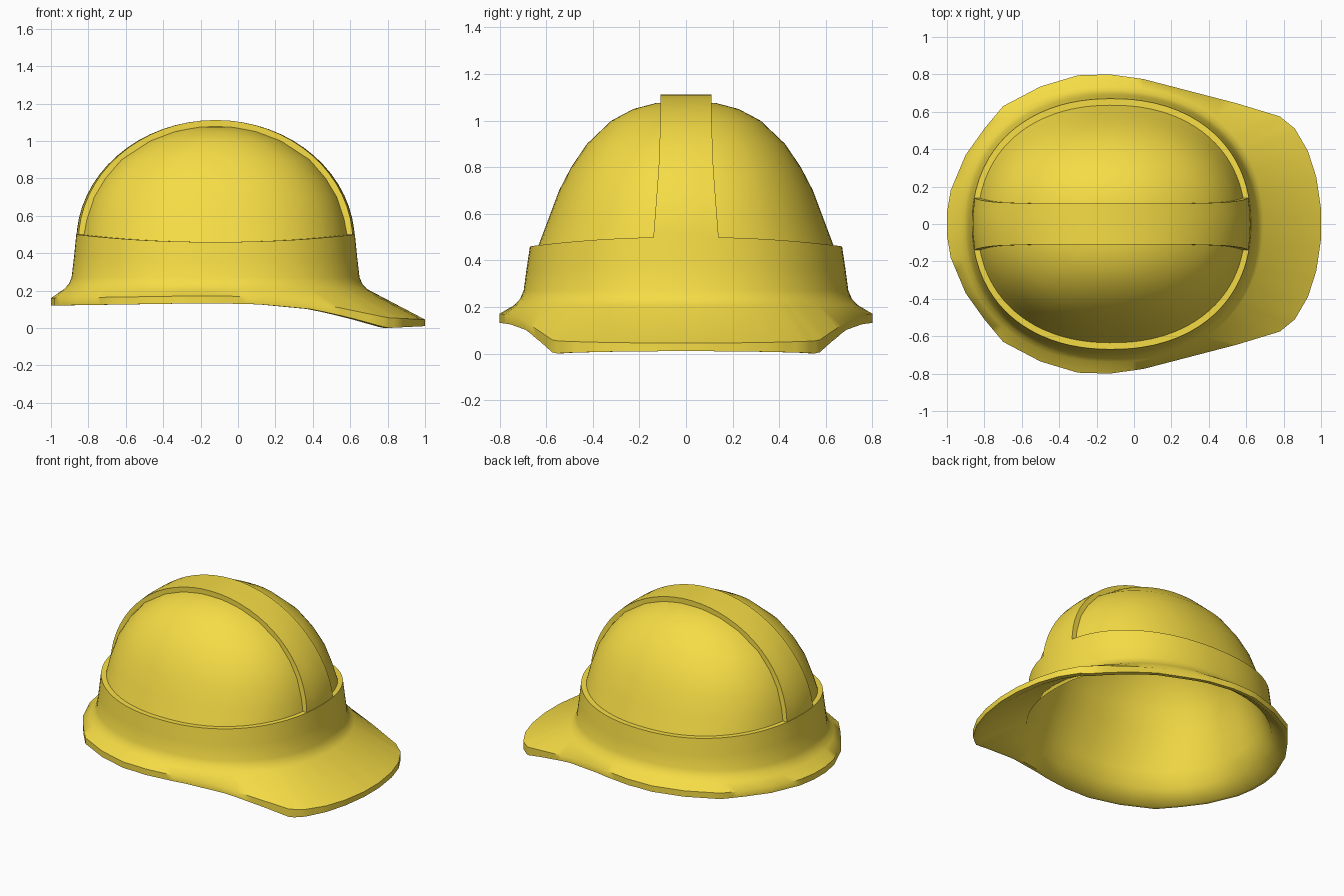
import bpy, bmesh, math

if "Cube" in bpy.data.objects:
    bpy.data.objects.remove(bpy.data.objects["Cube"])

CX = -0.12                     # centre of the dome in x
SUB = 3                        # columns per brim outline segment
POWER = 2 / 2.2                # slightly squared ovals

paint = bpy.data.materials.new("yellow_plastic")
paint.diffuse_color = (0.92, 0.72, 0.06, 1)
paint.use_nodes = True
paint.node_tree.nodes["Principled BSDF"].inputs["Base Color"].default_value = paint.diffuse_color


def interp(table, x):
    if x <= table[0][0]:
        return table[0][1]
    for (x0, a), (x1, b) in zip(table, table[1:]):
        if x <= x1:
            return a + (b - a) * (x - x0) / (x1 - x0)
    return table[-1][1]


def finish(name, bm, angle):
    bmesh.ops.recalc_face_normals(bm, faces=bm.faces)
    me = bpy.data.meshes.new(name)
    bm.to_mesh(me)
    bm.free()
    ob = bpy.data.objects.new(name, me)
    bpy.context.collection.objects.link(ob)
    me.materials.append(paint)
    bpy.ops.object.select_all(action='DESELECT')
    ob.select_set(True)
    bpy.context.view_layer.objects.active = ob
    bpy.ops.object.shade_smooth_by_angle(angle=math.radians(angle))
    return ob


def bridge(bm, a, b):
    n = len(a)
    for i in range(n):
        bm.faces.new((a[i], a[(i + 1) % n], b[(i + 1) % n], b[i]))


# Brim outline (half, mirrored over y) with edge heights that depend on x
half = [(1, 0), (1, .08), (.975, .25), (.93, .39), (.86, .51), (.78, .575),
        (.55, .645), (.3, .71), (.05, .775), (-.13, .8), (-.3, .795),
        (-.5, .735), (-.7, .63), (-.8, .51), (-.9, .37), (-.98, .18), (-1, .06)]
control = half + [(x, -y) for x, y in reversed(half[1:])]
outline = []
for (x0, y0), (x1, y1) in zip(control, control[1:] + control[:1]):
    for k in range(SUB):
        t = k / SUB
        outline.append((x0 + (x1 - x0) * t, y0 + (y1 - y0) * t))
angles = [math.atan2(y / .8, (x - CX) / .95) for x, y in outline]
top_z = [(-1, .16), (-.2, .172), (.1, .168), (.3, .15), (.5, .117), (.8, .055), (1, .045)]
low_z = [(-1, .12), (-.2, .132), (.1, .128), (.4, .1), (.6, .055), (.8, 0), (1, .01)]

# Shell: rings run from the outer crown down to the brim and up the inside
dome = [(1.075, .13, .13), (1.05, .24, .225), (1.0, .365, .32), (.9, .515, .425),
        (.8, .60, .493), (.7, .66, .545), (.58, .70, .59)]      # z, x radius, y radius
band = [(.46, .715, .635, .04), (.46, .745, .67, .04),
        (.36, .757, .685, .02), (.27, .77, .697, 0), (.235, .785, .712, 0), (.208, .81, .737, 0)]
inside = [(.2, .755, .685), (.3, .715, .65), (.42, .685, .61)]
inside += [(z - .045, a - .045, b - .045) for z, a, b in reversed(dome)]

bm = bmesh.new()


def bend(v):
    return math.copysign(abs(v) ** POWER, v) if abs(v) > 1e-6 else 0


def oval(z, ax, ay, lift=0):
    return [bm.verts.new((CX + ax * bend(math.cos(t)), ay * bend(math.sin(t)),
                          z + lift * math.cos(t) ** 2)) for t in angles]


def edge(table, scale=1):
    return [bm.verts.new((CX + (x - CX) * scale, y * scale, interp(table, x)))
            for x, y in outline]


rings = [oval(*r) for r in dome + band]
rings += [edge(top_z), edge(low_z), edge(low_z, .97)]
rings += [oval(*r) for r in inside]
for a, b in zip(rings, rings[1:]):
    bridge(bm, a, b)
for ring, z in ((rings[0], 1.083), (rings[-1], 1.037)):
    tip = bm.verts.new((CX, 0, z))
    for i in range(len(ring)):
        bm.faces.new((ring[i - 1], ring[i], tip))
finish("helmet_shell", bm, 48)

# Raised centre ridge, flush with the band at both ends
bm = bmesh.new()
STEPS = 32
sections = []
for i in range(STEPS + 1):
    t = math.pi * i / STEPS
    c, s = math.cos(t), math.sin(t)
    z = .46 + .652 * s
    w = interp([(.46, .143), (.8, .117), (1.0, .11)], z)
    # y position, x scale, inward offset of each cross-section corner
    pts = [(-w, .985, 0), (-w / 2, .996, 0), (0, 1, 0),
           (w / 2, .996, 0), (w, .985, 0), (w, .985, .045), (-w, .985, .045)]
    sections.append([bm.verts.new((CX + (.745 * k - d) * c, y, .46 + (.652 - d) * s))
                     for y, k, d in pts])
for a, b in zip(sections, sections[1:]):
    bridge(bm, a, b)
bm.faces.new(sections[0])
bm.faces.new(sections[-1])
finish("centre_ridge", bm, 35)
